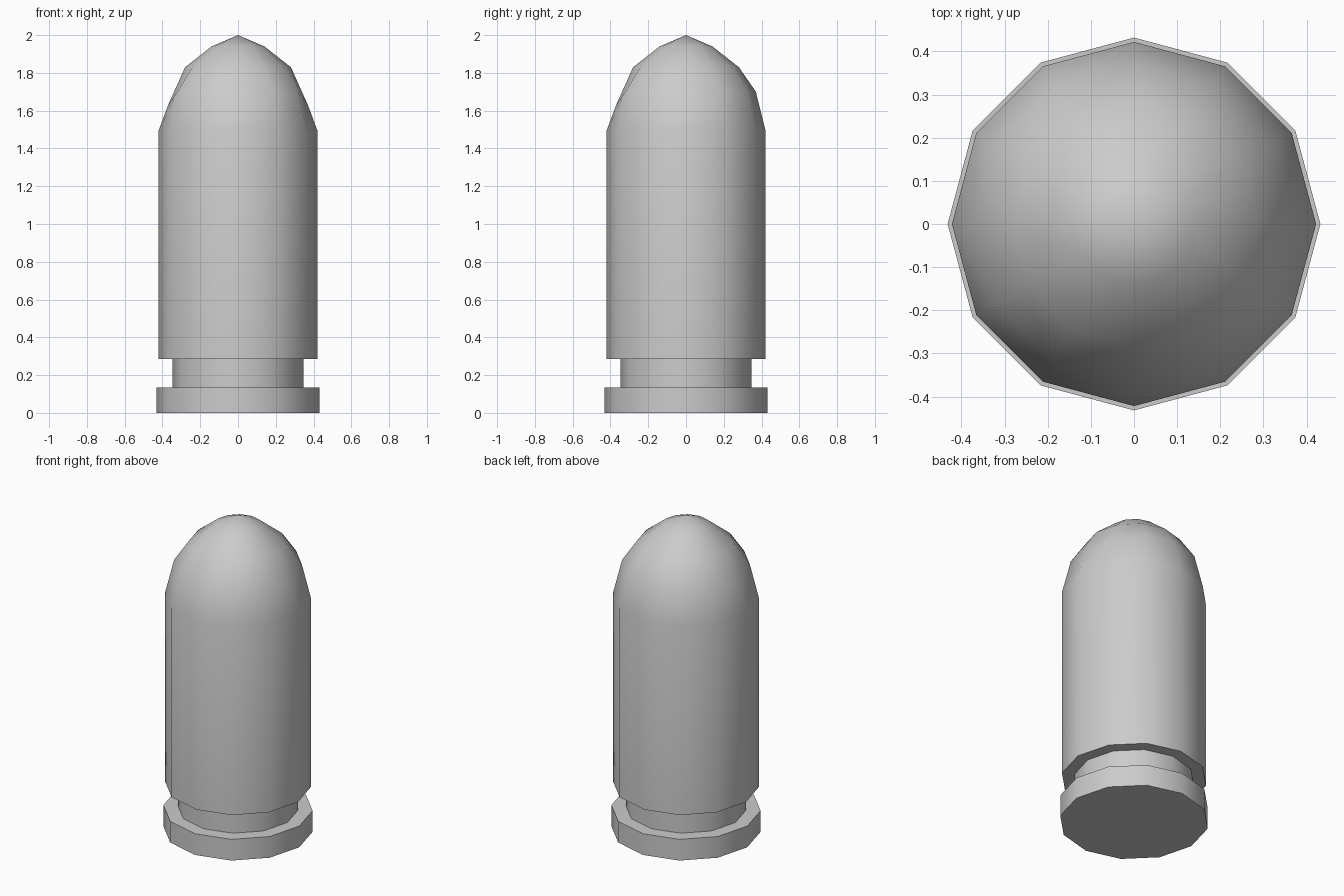
import bpy, bmesh
from math import cos, sin, tau, radians

SIDES = 12

default = bpy.data.objects.get("Cube")
if default:
    bpy.data.objects.remove(default, do_unlink=True)

metal = bpy.data.materials.new("plain_grey_metal")
metal.use_nodes = True
grey = (0.6, 0.6, 0.6, 1)
metal.diffuse_color = grey
metal.node_tree.nodes["Principled BSDF"].inputs["Base Color"].default_value = grey


def lathe(name, profile, adjust=None):
    """Revolve (radius, height) points; zero radius makes a pole."""
    bm = bmesh.new()
    rings = []
    for level, (r, z) in enumerate(profile):
        if r == 0:
            rings.append([bm.verts.new((0, 0, z))] * SIDES)
            continue
        ring = []
        for i in range(SIDES):
            a = tau * i / SIDES
            h = adjust(level, i, z) if adjust else z
            ring.append(bm.verts.new((r * cos(a), r * sin(a), h)))
        rings.append(ring)
    # Close the ends and bridge the rings
    if profile[0][0]:
        bm.faces.new(rings[0][::-1])
    if profile[-1][0]:
        bm.faces.new(rings[-1])
    for low, high in zip(rings, rings[1:]):
        for i in range(SIDES):
            j = (i + 1) % SIDES
            corners = [low[i], low[j], high[j], high[i]]
            bm.faces.new(list(dict.fromkeys(corners)))
    bmesh.ops.recalc_face_normals(bm, faces=bm.faces)
    mesh = bpy.data.meshes.new(name)
    bm.to_mesh(mesh)
    bm.free()
    mesh.materials.append(metal)
    obj = bpy.data.objects.new(name, mesh)
    bpy.context.collection.objects.link(obj)
    bpy.ops.object.select_all(action="DESELECT")
    obj.select_set(True)
    bpy.context.view_layer.objects.active = obj
    bpy.ops.object.shade_smooth_by_angle(angle=radians(40))
    return obj


def shoulder_height(level, i, z):
    """The shoulder ring dips at the left, right and front corners."""
    return z - 0.07 if level == 2 and i in (0, 6, 9) else z


# Rimmed base with the extractor groove above it
lathe("base_rim", [(0.432, 0), (0.432, 0.135), (0.348, 0.135), (0.348, 0.285)])

# Long body running into the faceted, rounded nose
lathe("body_and_nose",
      [(0.422, 0.285), (0.422, 1.49), (0.37, 1.70),
       (0.28, 1.83), (0.14, 1.94), (0, 2)], shoulder_height)
